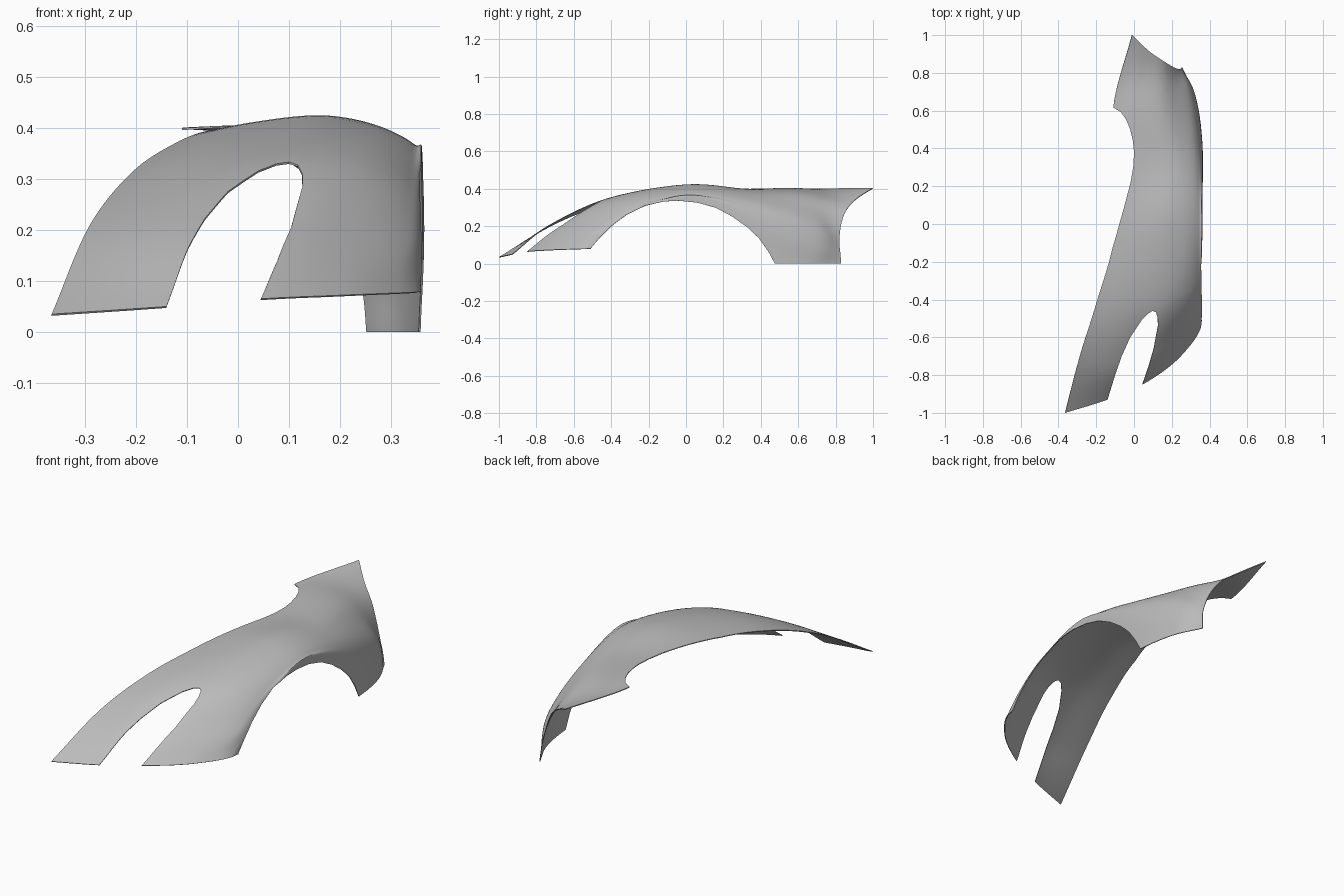
import bpy
import bmesh
from math import radians
from mathutils import Vector

STEPS = 9          # grid steps between control points
UNIT = 0.01        # control points are written in hundredths

cube = bpy.data.objects.get("Cube")
if cube:
    bpy.data.objects.remove(cube, do_unlink=True)


def smooth_path(points, steps):
    """Sample a Catmull-Rom curve through the points."""
    pts = [2 * points[0] - points[1], *points, 2 * points[-1] - points[-2]]
    out = []
    for a, b, c, d in zip(pts, pts[1:], pts[2:], pts[3:]):
        for k in range(steps):
            t = k / steps
            out.append(0.5 * (2 * b + (c - a) * t
                              + (2 * a - 5 * b + 4 * c - d) * t ** 2
                              + (3 * b - a - 3 * c + d) * t ** 3))
    out.append(points[-1].copy())
    return out


def cut_opening(bm, outline, axes):
    """Cut a convex outline, drawn in the plane of two axes, through the sheet."""
    inside = bm.faces.layers.int.new("inside")
    for face in bm.faces:
        face[inside] = 1
    corners = []
    for a, b in outline:
        p = Vector((0, 0, 0))
        p[axes[0]], p[axes[1]] = a * UNIT, b * UNIT
        corners.append(p)
    middle = sum(corners, Vector()) / len(corners)
    depth = Vector((1, 1, 1))
    depth[axes[0]] = depth[axes[1]] = 0
    for p, q in zip(corners, corners[1:] + corners[:1]):
        normal = (q - p).cross(depth).normalized()
        if normal.dot(middle - p) > 0:
            normal.negate()
        faces = [f for f in bm.faces if f[inside]]
        edges = {e for f in faces for e in f.edges}
        verts = {v for f in faces for v in f.verts}
        bmesh.ops.bisect_plane(bm, geom=[*verts, *edges, *faces], dist=1e-5,
                               plane_co=p, plane_no=normal)
        for f in bm.faces:
            if f[inside] and normal.dot(f.calc_center_median() - p) > 0:
                f[inside] = 0
    doomed = [f for f in bm.faces if f[inside]]
    bmesh.ops.delete(bm, geom=doomed, context="FACES")
    bm.faces.layers.int.remove(inside)


# Rails run from the nose to the rear edge, ordered from bonnet side to sill
rails = [
    [(-36.5, -100, 3.5), (-29, -71, 21), (-20, -42, 32), (-10.5, -8, 38),
     (-8, 30, 39.5), (-11, 61.5, 40), (-1, 100, 40.5)],
    [(-14, -93, 5), (-9, -74, 20), (-4, -44, 34), (2, -4, 40.8),
     (5, 32, 40), (0, 64, 40), (8, 91.5, 35)],
    [(4.5, -85, 6.5), (9, -69, 19), (13, -42, 34.5), (16, 0, 42.3),
     (17, 34, 39.5), (14, 64, 37), (16, 86, 29)],
    [(20, -74.5, 7.2), (22, -60, 19), (25, -36, 33.5), (27, 2, 40.5),
     (26, 36, 36.5), (23, 65, 30), (21, 83, 21)],
    [(30, -64, 7.6), (32, -51, 18), (33.5, -30, 30), (34.5, 4, 36.8),
     (33, 40, 30), (29.5, 69, 20), (24, 82, 12)],
    [(34.8, -56.5, 7.8), (36, -42, 18), (36.2, -25, 26), (36.2, 4, 33),
     (36, 42, 20), (32, 69, 10), (25, 82.5, 6)],
    [(36, -51, 8), (36.2, -38, 9), (36, -22, 6), (36, 5, 0),
     (36, 44, 0), (32.7, 67, 0), (25.5, 83, 0)],
]

# Openings: headlight slot and bonnet edge from above, wheel arch from the side
headlight_slot = [(-14, -93), (-10, -80), (-6.5, -70), (-2, -60), (4, -51),
                  (7.5, -47.3), (10, -46), (11.7, -46.8), (12.6, -50),
                  (12.7, -54), (10.5, -66), (7.8, -75.5), (4.5, -85),
                  (0, -96), (-16, -100)]
bonnet_edge = [(-14.5, -23), (-10, -8), (-5.5, 8), (-1.8, 22), (-0.3, 31),
               (0, 38), (-0.6, 44), (-2, 50), (-4, 55), (-7, 59.3),
               (-11.5, 62), (-30, 62), (-30, -23)]
wheel_arch = [(-51, 8), (-46, 14), (-40, 20), (-32, 26), (-22, 31),
              (-12, 33.2), (-4, 33.6), (6, 32.6), (16, 29.8), (25, 25),
              (33, 19.2), (39, 13.5), (44, 6.5), (47.5, 0), (49, -6), (-60, -6)]

# Loft the sheet: smooth each rail, then smooth across the rails
long_paths = [smooth_path([Vector(p) * UNIT for p in rail], STEPS) for rail in rails]
sections = [smooth_path(list(row), STEPS) for row in zip(*long_paths)]

bm = bmesh.new()
grid = [[bm.verts.new(p) for p in section] for section in sections]
for near, far in zip(grid, grid[1:]):
    for j in range(len(near) - 1):
        bm.faces.new((near[j], near[j + 1], far[j + 1], far[j]))

cut_opening(bm, headlight_slot, (0, 1))
cut_opening(bm, bonnet_edge, (0, 1))
cut_opening(bm, wheel_arch, (1, 2))
bmesh.ops.remove_doubles(bm, verts=bm.verts[:], dist=0.0004)

mesh = bpy.data.meshes.new("front_fender")
bm.to_mesh(mesh)
bm.free()
fender = bpy.data.objects.new("front_fender", mesh)
bpy.context.collection.objects.link(fender)

# Bare grey panel colour
grey = bpy.data.materials.new("plain_grey")
grey.use_nodes = True
colour = (0.5, 0.5, 0.5, 1)
grey.diffuse_color = colour
for node in grey.node_tree.nodes:
    if node.type == "BSDF_PRINCIPLED":
        node.inputs["Base Color"].default_value = colour
mesh.materials.append(grey)

# Thin sheet thickness, inwards
for other in bpy.context.selected_objects:
    other.select_set(False)
fender.select_set(True)
bpy.context.view_layer.objects.active = fender
sheet = fender.modifiers.new("sheet_thickness", "SOLIDIFY")
sheet.thickness = 0.004
sheet.offset = -1
bpy.ops.object.modifier_apply(modifier=sheet.name)
bpy.ops.object.shade_smooth_by_angle(angle=radians(40))
